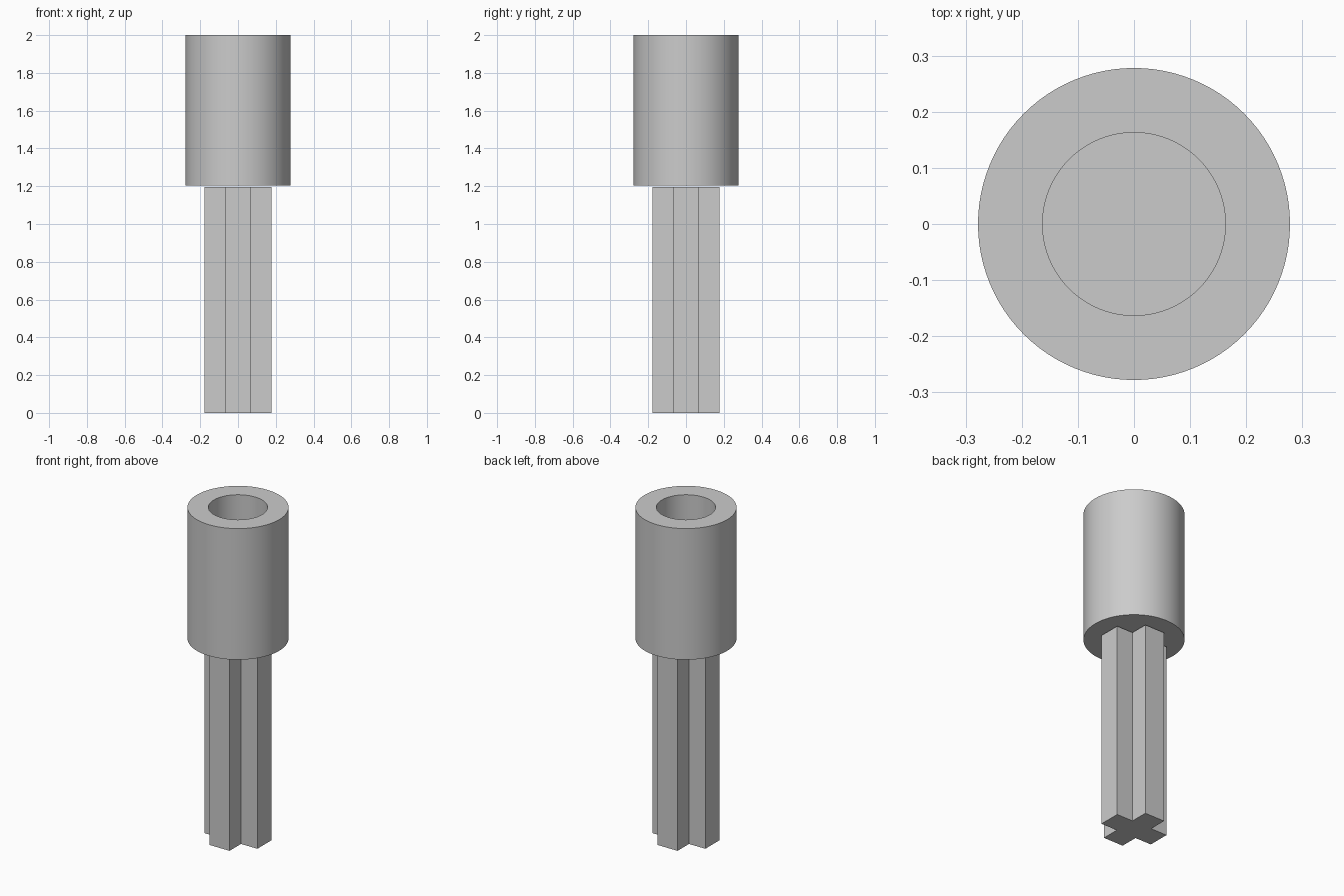
import bpy, bmesh, math

if "Cube" in bpy.data.objects:
    bpy.data.objects.remove(bpy.data.objects["Cube"], do_unlink=True)

# Single plain grey
grey = bpy.data.materials.new("light grey")
colour = (0.6, 0.6, 0.6, 1)
grey.use_nodes = True
grey.diffuse_color = colour
grey.node_tree.nodes["Principled BSDF"].inputs["Base Color"].default_value = colour


def add_object(name, bm):
    bmesh.ops.recalc_face_normals(bm, faces=bm.faces)
    mesh = bpy.data.meshes.new(name)
    bm.to_mesh(mesh)
    bm.free()
    mesh.materials.append(grey)
    obj = bpy.data.objects.new(name, mesh)
    bpy.context.collection.objects.link(obj)
    return obj


# Socket: cylinder with a blind round hole in its top
RADIUS, HOLE = 0.278, 0.163
BOTTOM, FLOOR, TOP = 1.204, 1.4, 2.0
SEGMENTS = 96
bm = bmesh.new()
rings = []
for radius, z in ((RADIUS, BOTTOM), (RADIUS, TOP), (HOLE, TOP), (HOLE, FLOOR)):
    rings.append([bm.verts.new((radius * math.cos(a), radius * math.sin(a), z))
                  for a in (math.tau * i / SEGMENTS for i in range(SEGMENTS))])
for low, high in zip(rings, rings[1:]):
    for i in range(SEGMENTS):
        j = (i + 1) % SEGMENTS
        bm.faces.new((low[i], low[j], high[j], high[i]))
bm.faces.new(rings[0])
bm.faces.new(rings[-1])
socket = add_object("socket", bm)
bpy.ops.object.select_all(action="DESELECT")
socket.select_set(True)
bpy.context.view_layer.objects.active = socket
bpy.ops.object.shade_smooth_by_angle(angle=math.radians(30))

# Axle: cross-shaped profile, three corners per quarter turn, extruded up
REACH, HALF, AXLE_TOP = 0.177, 0.067, 1.196
bm = bmesh.new()
corners = []
for quarter in range(4):
    c, s = round(math.cos(quarter * math.pi / 2)), round(math.sin(quarter * math.pi / 2))
    for x, y in ((REACH, -HALF), (REACH, HALF), (HALF, HALF)):
        corners.append(bm.verts.new((x * c - y * s, x * s + y * c, 0)))
base = bm.faces.new(corners)
extruded = bmesh.ops.extrude_face_region(bm, geom=[base], use_keep_orig=True)
bmesh.ops.translate(bm, vec=(0, 0, AXLE_TOP),
                    verts=[g for g in extruded["geom"] if isinstance(g, bmesh.types.BMVert)])
add_object("cross_axle", bm)
